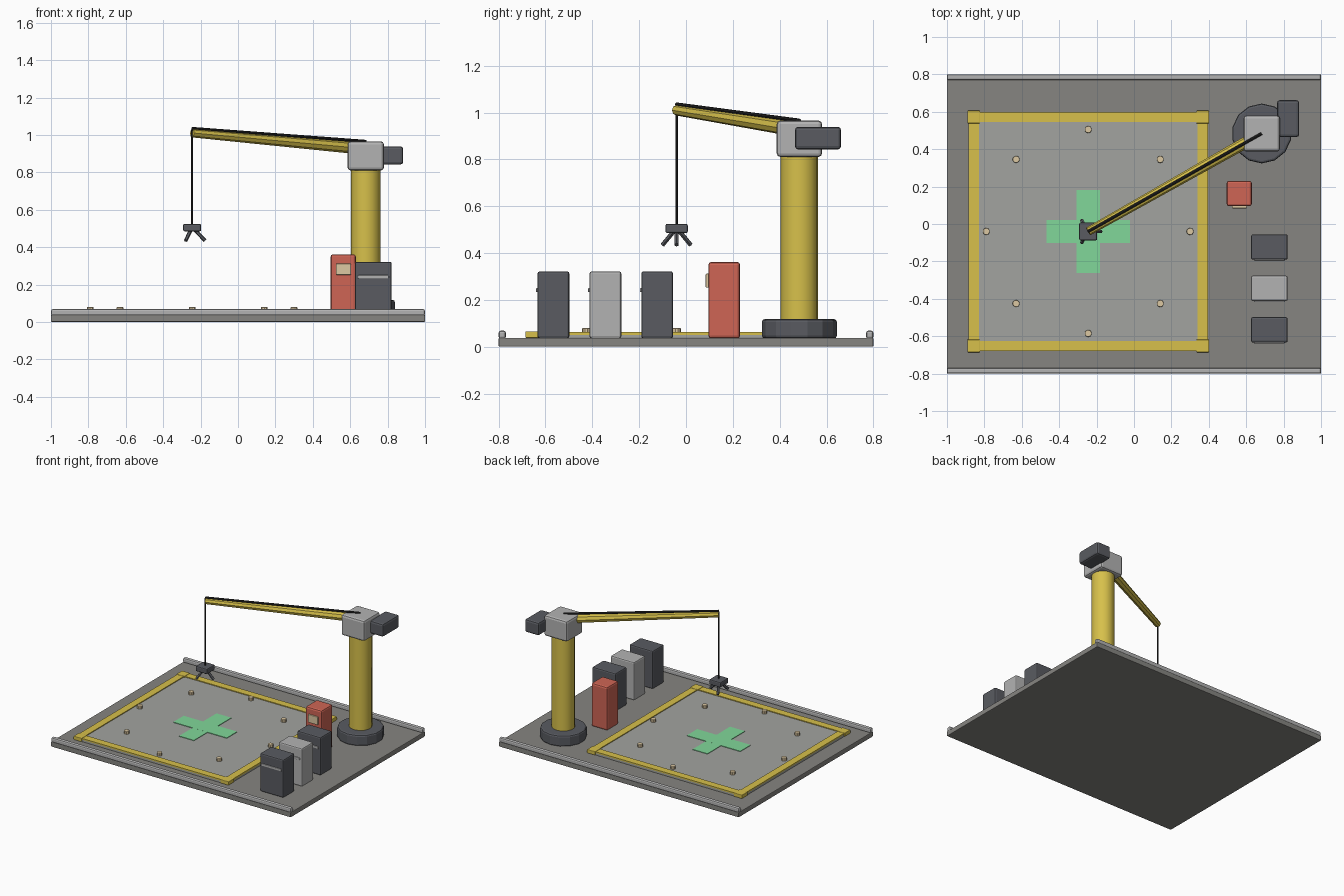
import bpy
from math import sin, cos, pi
from mathutils import Vector

if "Cube" in bpy.data.objects:
    bpy.data.objects.remove(bpy.data.objects["Cube"])


def material(name, r, g, b):
    m = bpy.data.materials.new(name)
    m.diffuse_color = (r, g, b, 1)
    m.use_nodes = True
    m.node_tree.nodes["Principled BSDF"].inputs["Base Color"].default_value = m.diffuse_color
    return m


YELLOW = material("yellow_paint", 0.68, 0.53, 0.07)
RED = material("red_paint", 0.62, 0.13, 0.09)
DARK = material("dark_metal", 0.10, 0.105, 0.12)
LIGHT = material("light_metal", 0.45, 0.45, 0.45)
FLOOR = material("floor_grey", 0.24, 0.235, 0.22)
PAD = material("pad_grey", 0.36, 0.37, 0.35)
GREEN = material("green_mark", 0.22, 0.68, 0.32)
BEIGE = material("beige_glass", 0.72, 0.58, 0.36)
BLACK = material("black_cable", 0.02, 0.02, 0.02)


def finish(name, mat, bevel):
    ob = bpy.context.object
    ob.name = name
    ob.data.materials.append(mat)
    if bevel:
        mod = ob.modifiers.new("bevel", 'BEVEL')
        mod.width = bevel
        mod.segments = 2
        mod.limit_method = 'ANGLE'
        mod.angle_limit = 0.9
    return ob


def box(name, x, y, z, mat, bevel=0.0):
    """Box from (min, max) pairs on each axis."""
    bpy.ops.mesh.primitive_cube_add(size=1, location=[(a + b) / 2 for a, b in (x, y, z)])
    bpy.context.object.scale = [b - a for a, b in (x, y, z)]
    bpy.ops.object.transform_apply(location=False, rotation=False, scale=True)
    return finish(name, mat, bevel)


def rod(name, a, b, r1, r2, sides, mat, bevel=0.0):
    """Round or faceted bar from point a to point b."""
    a, b = Vector(a), Vector(b)
    d = b - a
    bpy.ops.mesh.primitive_cone_add(vertices=sides, radius1=r1, radius2=r2,
                                    depth=d.length, location=(a + b) / 2)
    bpy.context.object.rotation_euler = d.to_track_quat('Z', 'Y').to_euler()
    return finish(name, mat, bevel)


# Floor plate and side rails
TOP = 0.038
box("floor_plate", (-1, 1), (-0.8, 0.8), (0, TOP), FLOOR, 0.005)
for side, s in (("front", -1), ("back", 1)):
    box(side + "_rail", (-1, 1), sorted((s * 0.769, s * 0.8)), (TOP - 0.005, 0.069), LIGHT, 0.01)

# Landing pad with yellow border and corner blocks
CX, CY, H = -0.245, -0.04, 0.64
box("landing_pad", (CX - H, CX + H), (CY - H, CY + H), (TOP - 0.003, 0.057), PAD, 0.004)
for name, s in (("low", -1), ("high", 1)):
    edge = sorted((s * (H - 0.055), s * H))
    box("border_x_" + name, [CX + e for e in edge], (CY - H, CY + H), (0.05, 0.063), YELLOW)
    box("border_y_" + name, (CX - H, CX + H), [CY + e for e in edge], (0.05, 0.063), YELLOW)
    for t in (-1, 1):
        px, py = CX + s * (H - 0.028), CY + t * (H - 0.028)
        box("border_corner", (px - 0.034, px + 0.034), (py - 0.034, py + 0.034),
            (TOP, 0.066), YELLOW, 0.004)

# Green cross
box("cross_bar_x", (CX - 0.223, CX + 0.223), (CY - 0.062, CY + 0.062), (0.05, 0.061), GREEN)
box("cross_bar_y", (CX - 0.062, CX + 0.062), (CY - 0.223, CY + 0.223), (0.05, 0.0608), GREEN)

# Ring of pad lights
for i in range(8):
    a = i * pi / 4
    x, y = CX + 0.545 * cos(a), CY + 0.545 * sin(a)
    rod("pad_light", (x, y, 0.05), (x, y, 0.08), 0.019, 0.019, 10, BEIGE, 0.004)

# Crane base, column, head and motor
KX, KY = 0.683, 0.484
rod("crane_base", (KX, KY, TOP - 0.003), (KX, KY, 0.118), 0.16, 0.16, 14, DARK, 0.012)
column = rod("crane_column", (KX, KY, 0.11), (KX, KY, 0.825), 0.08, 0.08, 14, YELLOW)
bpy.ops.object.shade_smooth_by_angle(angle=0.7)
box("crane_head", (KX - 0.097, KX + 0.097), (KY - 0.097, KY + 0.097), (0.81, 0.966), LIGHT, 0.016)
box("crane_motor", (0.765, 0.883), (0.465, 0.662), (0.842, 0.939), DARK, 0.014)

# Boom with the cable running along its top
rod("crane_boom", (KX, KY, 0.925), (CX, CY, 1.01), 0.032, 0.023, 8, YELLOW)
rod("boom_cable", (KX, KY, 0.966), (CX, CY, 1.035), 0.008, 0.008, 8, BLACK)

# Hoist cable and three-clawed grab
rod("hoist_cable", (CX, CY, 0.51), (CX, CY, 1.03), 0.005, 0.005, 8, BLACK)
box("grab_body", (CX - 0.048, CX + 0.048), (CY - 0.048, CY + 0.048), (0.485, 0.525), DARK, 0.008)
for i in range(3):
    a = i * 2 * pi / 3
    c, s = cos(a), sin(a)
    rod("grab_claw", (CX + 0.012 * c, CY + 0.012 * s, 0.495),
        (CX + 0.069 * c, CY + 0.069 * s, 0.435), 0.010, 0.010, 6, DARK)

# Red control cabinet with screen
box("control_cabinet", (0.495, 0.63), (0.095, 0.231), (TOP - 0.003, 0.362), RED, 0.013)
box("control_screen", (0.523, 0.604), (0.084, 0.105), (0.252, 0.312), BEIGE, 0.004)

# Row of storage cabinets with front handles
for y, mat in ((-0.566, DARK), (-0.344, LIGHT), (-0.123, DARK)):
    box("storage_cabinet", (0.626, 0.822), (y - 0.068, y + 0.068), (TOP - 0.003, 0.322), mat, 0.01)
    box("cabinet_handle", (0.642, 0.806), (y - 0.074, y - 0.06), (0.233, 0.25), LIGHT, 0.003)
